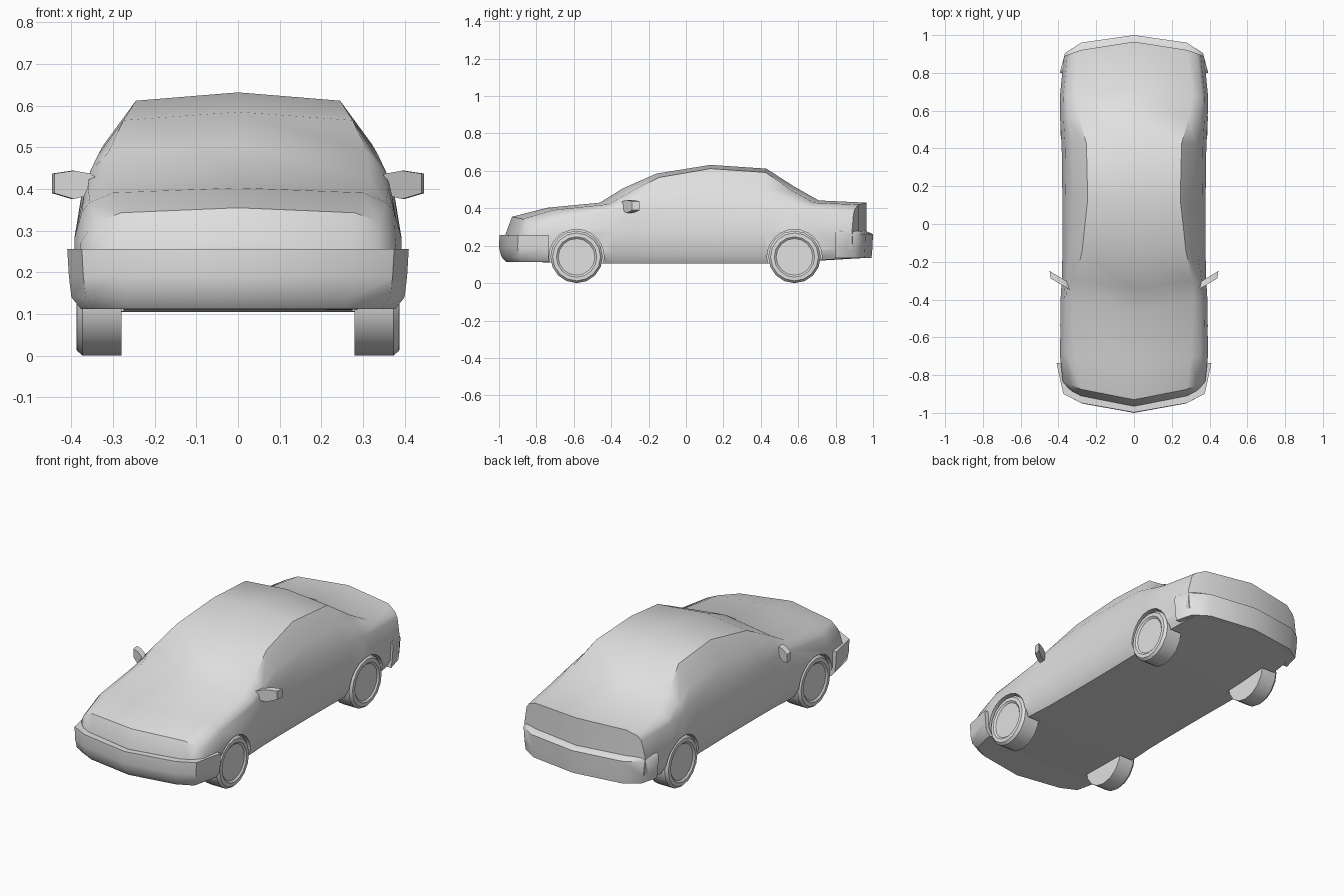
import bpy, bmesh, math
from mathutils import Matrix

if "Cube" in bpy.data.objects:
    bpy.data.objects.remove(bpy.data.objects["Cube"])

paint = bpy.data.materials.new("light_grey")
paint.diffuse_color = (0.75, 0.75, 0.75, 1)
paint.use_nodes = True
paint.node_tree.nodes["Principled BSDF"].inputs["Base Color"].default_value = paint.diffuse_color


def finish(bm, name, angle=40):
    bmesh.ops.remove_doubles(bm, verts=bm.verts, dist=0.0005)
    bmesh.ops.recalc_face_normals(bm, faces=bm.faces)
    me = bpy.data.meshes.new(name)
    bm.to_mesh(me)
    bm.free()
    ob = bpy.data.objects.new(name, me)
    bpy.context.collection.objects.link(ob)
    me.materials.append(paint)
    if angle:
        smooth(ob, angle)
    return ob


def smooth(ob, angle):
    bpy.ops.object.select_all(action='DESELECT')
    ob.select_set(True)
    bpy.context.view_layer.objects.active = ob
    bpy.ops.object.shade_smooth_by_angle(angle=math.radians(angle))


def bridge(bm, a, b):
    n = len(a)
    for i in range(n):
        bm.faces.new((a[i], a[(i + 1) % n], b[(i + 1) % n], b[i]))


# Body: cross-sections (y, plan curve, floor z, half width, shoulder z, top z, roof edge x, edge drop)
stations = [
    (-0.965, 1.0, 0.13, 0.355, 0.235, 0.262, 0.28, 0.005),
    (-0.93, 1.0, 0.12, 0.375, 0.30, 0.355, 0.28, 0.012),
    (-0.74, 0.5, 0.11, 0.390, 0.345, 0.403, 0.30, 0.012),
    (-0.46, 0.7, 0.105, 0.385, 0.385, 0.430, 0.315, 0.008),
    (-0.34, 0.6, 0.105, 0.378, 0.395, 0.505, 0.312, 0.018),
    (-0.16, 0.3, 0.105, 0.376, 0.400, 0.585, 0.275, 0.020),
    (0.13, 0.0, 0.105, 0.376, 0.405, 0.632, 0.245, 0.020),
    (0.43, -0.1, 0.105, 0.380, 0.405, 0.612, 0.252, 0.020),
    (0.58, -0.3, 0.11, 0.388, 0.400, 0.515, 0.29, 0.018),
    (0.71, -0.4, 0.12, 0.390, 0.390, 0.442, 0.31, 0.012),
    (0.965, -0.8, 0.135, 0.368, 0.370, 0.430, 0.28, 0.010),
]


def section(s):
    y, c, zb, w, zs, zt, xr, d = s
    x4, z6 = w - 0.015, zt - d
    half = [(0, zb), (w - 0.03, zb), (w, zb + 0.05), (w + 0.003, min(0.28, zs - 0.03)),
            (x4, zs), (x4 + (xr - x4) * 0.5 + 0.018, zs + (z6 - zs) * 0.5), (xr, z6), (0, zt)]
    return half, lambda x: y + c * 0.7 * x * x


bm = bmesh.new()
rings = []
for s in stations:
    half, fy = section(s)
    loop = half + [(-x, z) for x, z in half[-2:0:-1]]
    rings.append([bm.verts.new((x, fy(x), z)) for x, z in loop])
for a, b in zip(rings, rings[1:]):
    bridge(bm, a, b)
# Curved nose and tail panels
for s in (stations[0], stations[-1]):
    half, fy = section(s)
    for side in (1, -1):
        cols = [[(side * x, fy(x), z) for x in (hx, min(hx, 0.28), 0)] for hx, z in half]
        for p, q in zip(cols, cols[1:]):
            for k in (0, 1):
                pts = []
                for v in (p[k], p[k + 1], q[k + 1], q[k]):
                    if v not in pts:
                        pts.append(v)
                if len(pts) > 2:
                    bm.faces.new([bm.verts.new(v) for v in pts])
body = finish(bm, "car_body", 0)

# Wheel arches cut from the body
WHEELS = [(sx, y) for sx in (1, -1) for y in (-0.585, 0.58)]
for sx, y in WHEELS:
    bm = bmesh.new()
    bmesh.ops.create_cone(bm, cap_ends=True, segments=24, radius1=0.147, radius2=0.147, depth=0.3,
                          matrix=Matrix.Translation((sx * 0.425, y, 0.14)) @ Matrix.Rotation(math.pi / 2, 4, 'Y'))
    cutter = finish(bm, "arch_cutter", 0)
    cutter.hide_render = True
    mod = body.modifiers.new("arch", 'BOOLEAN')
    mod.operation, mod.solver, mod.object = 'DIFFERENCE', 'EXACT', cutter
    bpy.context.view_layer.objects.active = body
    bpy.ops.object.modifier_apply(modifier=mod.name)
    bpy.data.objects.remove(cutter)
smooth(body, 42)

# Wheels: profile (x, radius) turned about the axle
profile = [(0.28, 0.10), (0.28, 0.14), (0.373, 0.14), (0.387, 0.128), (0.388, 0.108), (0.38, 0.098)]
SEG = 16
for sx, y in WHEELS:
    bm = bmesh.new()
    prev = None
    for x, r in profile:
        ring = [bm.verts.new((sx * x, y + r * math.cos(t), 0.14 + r * math.sin(t)))
                for t in (2 * math.pi * i / SEG for i in range(SEG))]
        if prev:
            bridge(bm, prev, ring)
        else:
            bm.faces.new(ring)
        prev = ring
    bm.faces.new(prev)
    finish(bm, ("front" if y < 0 else "rear") + "_wheel", 35)


# Bumpers: plan outline stacked in rows (z, x scale, depth scale)
def bumper(name, plan, rows):
    outline = plan + [(-x, y) for x, y in plan[:0:-1]]
    y0 = plan[-1][1]
    bm = bmesh.new()
    rings = [[bm.verts.new((x * sx, y0 + (y - y0) * sy, z)) for x, y in outline] for z, sx, sy in rows]
    for a, b in zip(rings, rings[1:]):
        bridge(bm, a, b)
    bm.faces.new(rings[0])
    bm.faces.new(rings[-1])
    finish(bm, name, 45)


bumper("front_bumper", [(0, -1.0), (0.28, -0.95), (0.375, -0.90), (0.41, -0.735)],
       [(0.112, 0.92, 0.85), (0.14, 0.975, 0.95), (0.19, 0.99, 1.0), (0.256, 1.0, 0.99)])
bumper("rear_bumper", [(0, 1.0), (0.28, 0.96), (0.365, 0.905), (0.393, 0.80)],
       [(0.135, 0.97, 0.96), (0.18, 0.985, 0.98), (0.262, 1.0, 1.0), (0.278, 0.98, 0.82)])

# Door mirrors: front outline given thickness, swept outward
shape = [(0.335, 0.42), (0.36, 0.437), (0.40, 0.444), (0.447, 0.437), (0.447, 0.39), (0.40, 0.376), (0.35, 0.388)]
for sx in (1, -1):
    bm = bmesh.new()
    rings = [[bm.verts.new((sx * (x + dx), -0.335 + (x - 0.34) * 0.6 + dy, z)) for x, z in shape]
             for dx, dy in ((-0.006, -0.017), (0, 0.022))]
    bridge(bm, *rings)
    for r in rings:
        bm.faces.new(r)
    finish(bm, "door_mirror", 35)
